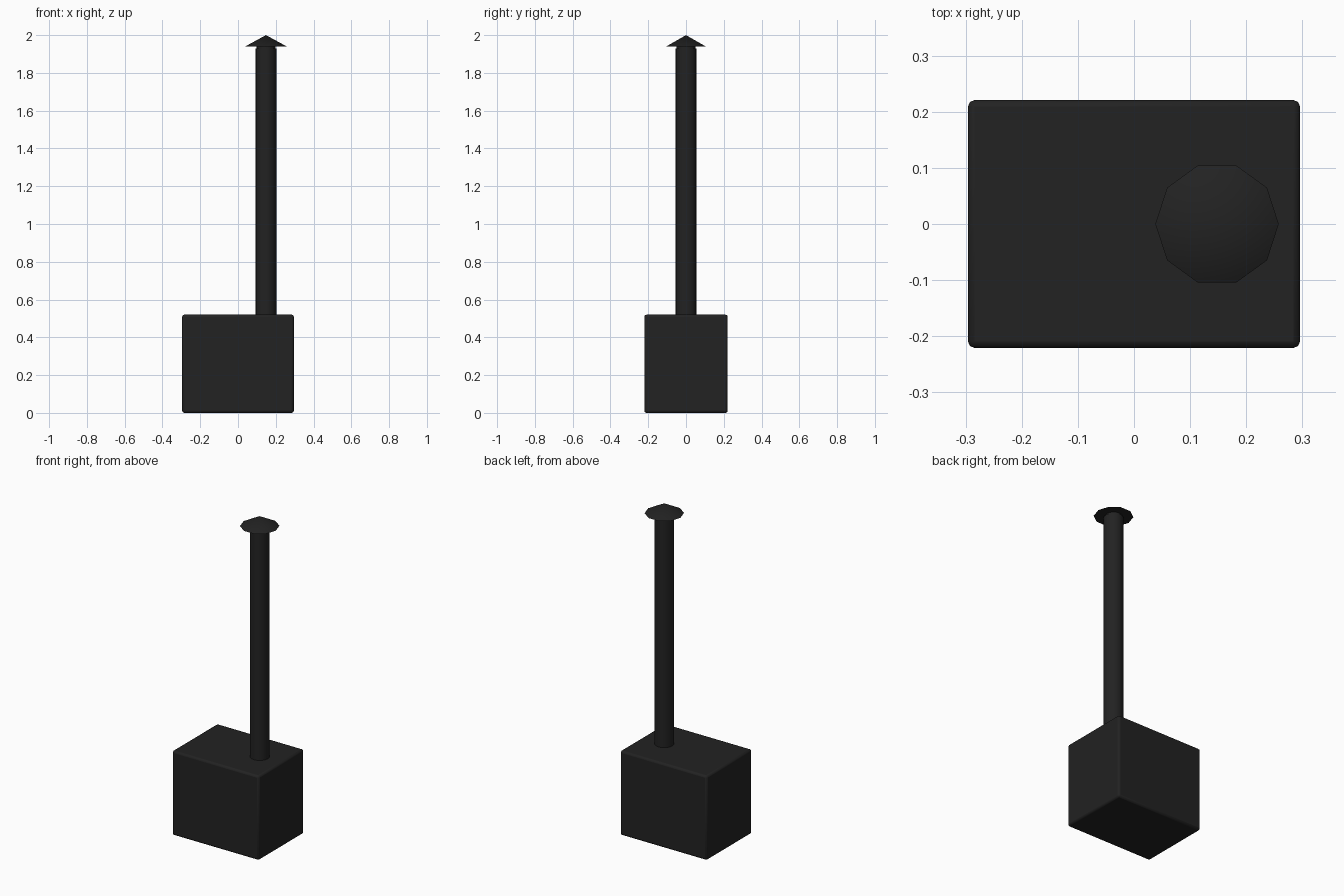
import bpy
import math

cube = bpy.data.objects.get("Cube")
if cube:
    bpy.data.objects.remove(cube, do_unlink=True)

# Single matte black material
black = bpy.data.materials.new("matte_black")
black.use_nodes = True
colour = (0.016, 0.016, 0.016, 1)
black.diffuse_color = colour
black.node_tree.nodes["Principled BSDF"].inputs["Base Color"].default_value = colour

FLUE_X = 0.148
BODY_SIZE = (0.592, 0.442, 0.52)


def finish(name, bevel=0, segments=2):
    """Name the active object, colour it, round its edges and shade it."""
    obj = bpy.context.object
    obj.name = name
    obj.data.materials.append(black)
    if bevel:
        mod = obj.modifiers.new("rounded_edges", "BEVEL")
        mod.width = bevel
        mod.segments = segments
        mod.limit_method = "ANGLE"
        mod.angle_limit = math.radians(40)
    bpy.ops.object.shade_smooth_by_angle(angle=math.radians(38))
    return obj


def tapered(name, sides, r_bottom, r_top, z_bottom, z_top, bevel=0):
    """Upright round part on the flue axis, with a corner towards +x."""
    bpy.ops.mesh.primitive_cone_add(
        vertices=sides, radius1=r_bottom, radius2=r_top, depth=z_top - z_bottom,
        location=(FLUE_X, 0, (z_bottom + z_top) / 2),
        rotation=(0, 0, math.pi / 2))
    return finish(name, bevel)


# Stove body
bpy.ops.mesh.primitive_cube_add(size=1, location=(0, 0, BODY_SIZE[2] / 2))
bpy.context.object.scale = BODY_SIZE
bpy.ops.object.transform_apply(location=False, rotation=False, scale=True)
finish("stove_body", 0.012)

# Flue pipe, the short neck above it and the rain cap
tapered("flue_pipe", 16, 0.056, 0.056, 0.50, 1.93)
tapered("flue_neck", 16, 0.050, 0.050, 1.92, 1.945)
cap = tapered("rain_cap", 10, 0.11, 0, 1.94, 2.0)
cap.rotation_euler.z = 0 if abs(cap.data.vertices[0].co.x) > 0.05 else math.pi / 2
